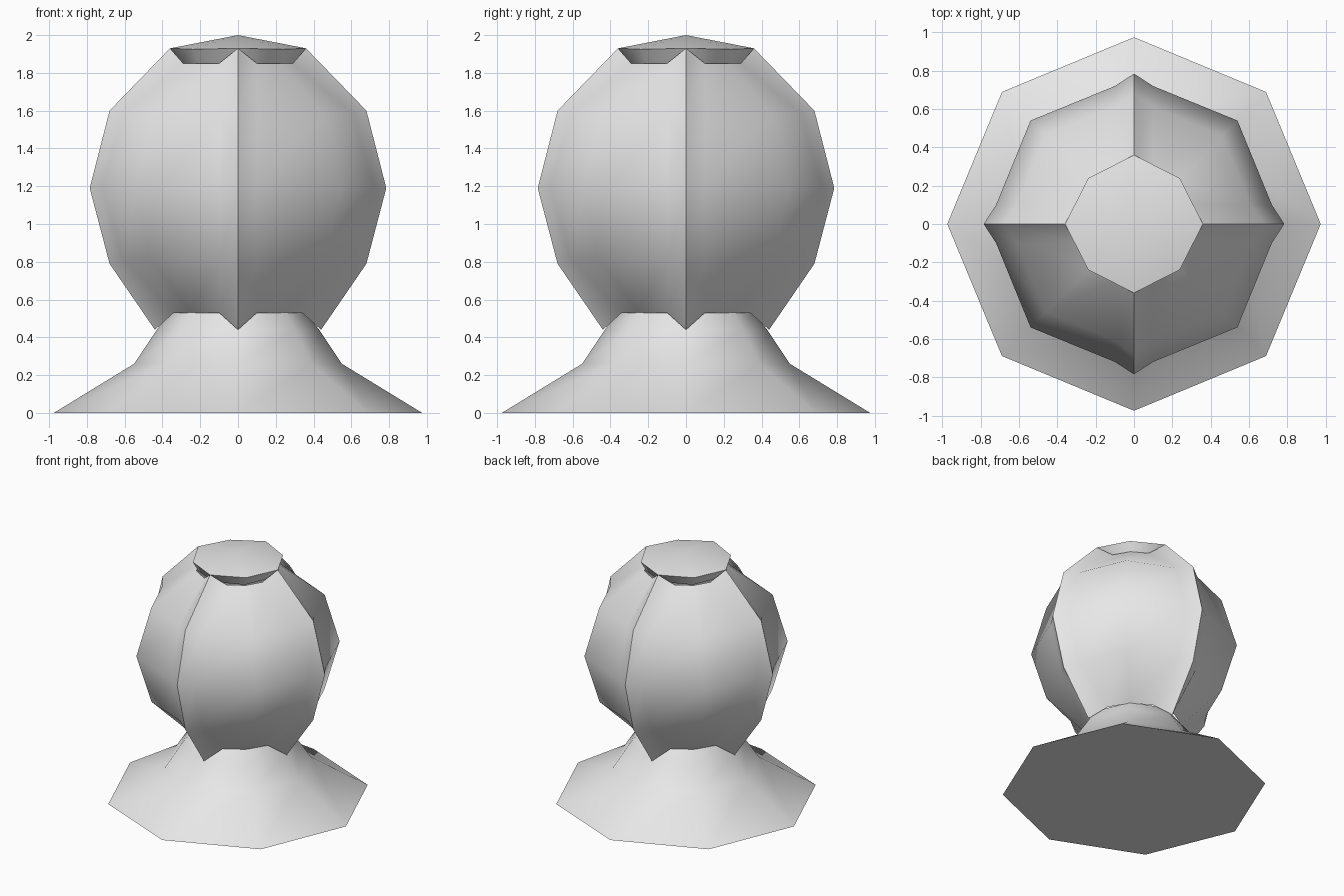
import bpy, bmesh
from math import radians, sin, cos, pi
from mathutils import Matrix, Vector

cube = bpy.data.objects.get("Cube")
if cube:
    bpy.data.objects.remove(cube, do_unlink=True)

grey = bpy.data.materials.new("light_grey")
grey.use_nodes = True
grey.diffuse_color = (0.8, 0.8, 0.8, 1)
grey.node_tree.nodes["Principled BSDF"].inputs["Base Color"].default_value = grey.diffuse_color


def octagon(r, z):
    """Eight-sided ring with corners on the axes."""
    return [Vector((r * cos(i * pi / 4), r * sin(i * pi / 4), z)) for i in range(8)]


def lobed_ring(ridge_r, ridge_z, near_r, mid, z):
    """Four sharp ridges on the axes with a bulging panel between each pair."""
    quarter = [Vector(p) for p in ((ridge_r, 0, ridge_z), (near_r, 0.1, z),
                                   (mid, mid, z), (0.1, near_r, z))]
    return [Matrix.Rotation(k * pi / 2, 3, "Z") @ p for k in range(4) for p in quarter]


def loft(name, rings, cap_start=False, apex=None, cap_end=False):
    """Skin rings from bottom to top, optionally closing the ends."""
    bm = bmesh.new()
    loops = [[bm.verts.new(p) for p in ring] for ring in rings]
    n = len(loops[0])
    for low, high in zip(loops, loops[1:]):
        for i in range(n):
            j = (i + 1) % n
            bm.faces.new((low[i], low[j], high[j], high[i]))
    if cap_start:
        bm.faces.new(loops[0][::-1])
    if cap_end:
        bm.faces.new(loops[-1])
    if apex:
        tip = bm.verts.new((0, 0, apex))
        for i in range(n):
            bm.faces.new((loops[-1][i], loops[-1][(i + 1) % n], tip))
    mesh = bpy.data.meshes.new(name)
    bm.to_mesh(mesh)
    bm.free()
    mesh.materials.append(grey)
    obj = bpy.data.objects.new(name, mesh)
    bpy.context.collection.objects.link(obj)
    bpy.ops.object.select_all(action="DESELECT")
    obj.select_set(True)
    bpy.context.view_layer.objects.active = obj
    bpy.ops.object.shade_smooth_by_angle(angle=radians(50))


# Flared foot rising into the neck
loft("base", [octagon(0.975, 0), octagon(0.55, 0.26), octagon(0.43, 0.44),
              octagon(0.35, 0.54)], cap_start=True, cap_end=True)

# Globe of four panels meeting at sharp ridges
loft("lobed_globe", [
    lobed_ring(0.44, 0.44, 0.34, 0.25, 0.53),
    lobed_ring(0.68, 0.79, 0.61, 0.46, 0.81),
    lobed_ring(0.785, 1.19, 0.72, 0.54, 1.19),
    lobed_ring(0.68, 1.60, 0.61, 0.46, 1.58),
    lobed_ring(0.36, 1.93, 0.29, 0.22, 1.85)])

# Low pointed lid with a recessed underside
rim = [p * (1 if i % 2 == 0 else 0.94) for i, p in enumerate(octagon(0.36, 0))]
for i, p in enumerate(rim):
    p.z = 1.93 if i % 2 == 0 else 1.925
loft("cap", [octagon(0.3, 1.85), rim], cap_start=True, apex=2.0)
